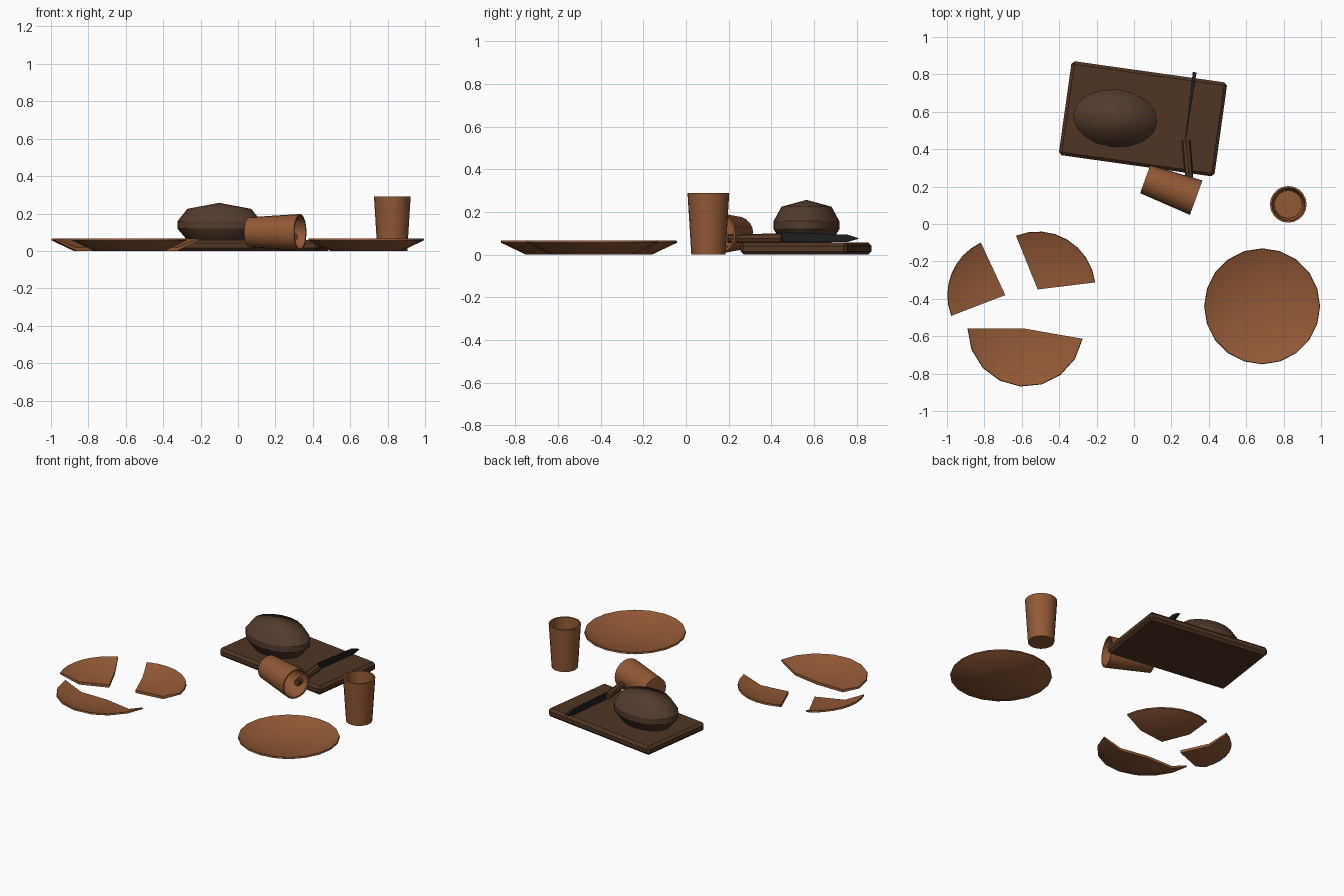
import bpy, bmesh
from math import sin, cos, radians, pi
from mathutils import Matrix

if "Cube" in bpy.data.objects:
    bpy.data.objects.remove(bpy.data.objects["Cube"], do_unlink=True)


def material(name, colour):
    m = bpy.data.materials.new(name)
    m.use_nodes = True
    m.diffuse_color = (*colour, 1)
    m.node_tree.nodes["Principled BSDF"].inputs["Base Color"].default_value = (*colour, 1)
    return m


clay = material("fired clay", (0.29, 0.1, 0.036))
wood = material("dark wood", (0.08, 0.036, 0.017))
crust = material("bread crust", (0.088, 0.044, 0.026))
grip = material("handle wood", (0.1, 0.042, 0.019))
iron = material("black iron", (0.013, 0.013, 0.014))


def finish(bm, name, mat, matrix, smooth=30):
    bmesh.ops.remove_doubles(bm, verts=bm.verts, dist=0.0001)
    bmesh.ops.recalc_face_normals(bm, faces=bm.faces)
    mesh = bpy.data.meshes.new(name)
    bm.to_mesh(mesh)
    bm.free()
    ob = bpy.data.objects.new(name, mesh)
    bpy.context.collection.objects.link(ob)
    mesh.materials.append(mat)
    ob.matrix_world = matrix
    bpy.ops.object.select_all(action='DESELECT')
    ob.select_set(True)
    bpy.context.view_layer.objects.active = ob
    if smooth:
        bpy.ops.object.shade_smooth_by_angle(angle=radians(smooth))
    return ob


def lathe(name, profile, mat, matrix, sides, start=0, end=360, smooth=30):
    """Turn a profile that starts and ends on the axis; cap a partial turn."""
    bm = bmesh.new()
    rows = []
    for i in range(sides + 1):
        a = radians(start + (end - start) * i / sides)
        rows.append([bm.verts.new((r * cos(a), r * sin(a), z)) for r, z in profile])
    for a, b in zip(rows, rows[1:]):
        for k in range(len(profile) - 1):
            bm.faces.new((a[k], b[k], b[k + 1], a[k + 1]))
    if end - start < 360:
        bm.faces.new(rows[0])
        bm.faces.new(rows[-1])
    return finish(bm, name, mat, matrix, smooth)


def place(x, y, z=0, turn=0):
    return Matrix.Translation((x, y, z)) @ Matrix.Rotation(radians(turn), 4, 'Z')


# Whole plate and the three shards of a broken one
plate = [(0, 0), (0.19, 0), (0.31, 0.057), (0.307, 0.067), (0.19, 0.018), (0, 0.018)]
lathe("plate", plate, clay, place(0.685, -0.44), 20)
for name, x, y, start, end in (("front_shard", -0.58, -0.56, 180, 350),
                               ("back_shard", -0.515, -0.35, 7, 112),
                               ("side_shard", -0.688, -0.38, 115, 201)):
    lathe(name, plate, clay, place(x, y), 8, start, end)

# Standing cup and the one lying on its side
cup = [(0, 0), (0.08, 0), (0.098, 0.29), (0.088, 0.29), (0.074, 0.015), (0, 0.015)]
lathe("standing_cup", cup, clay, place(0.825, 0.105), 20)
lathe("fallen_cup", cup, clay,
      place(0.06, 0.24, 0.1, -20) @ Matrix.Rotation(pi / 2, 4, 'Y'), 20)

# Cutting board with chamfered edges
bm = bmesh.new()
bmesh.ops.create_cube(bm, size=1, matrix=Matrix.Diagonal((0.84, 0.507, 0.058, 1)))
bmesh.ops.bevel(bm, geom=bm.edges[:], offset=0.016, segments=1, affect='EDGES')
finish(bm, "cutting_board", wood, place(0.048, 0.5625, 0.029, -8), smooth=0)

# Oval loaf
loaf = [(0, 0.057), (0.76, 0.057), (1, 0.12), (1, 0.157), (0.76, 0.225), (0, 0.257)]
lathe("loaf", loaf, crust, place(-0.1, 0.565, 0, -6) @ Matrix.Diagonal((0.226, 0.155, 1, 1)), 16)

# Knife handle, reaching into the fallen cup
bm = bmesh.new()
bmesh.ops.create_cone(bm, cap_ends=True, segments=8, radius1=0.021, radius2=0.023, depth=0.25)
finish(bm, "knife_handle", grip,
       place(0.289, 0.32, 0.076, 5) @ Matrix.Rotation(-pi / 2, 4, 'X'))

# Upright blade, widening toward a pointed tip
outline = [(0, 0.06), (0.31, 0.06), (0.365, 0.076), (0.31, 0.094), (0, 0.105)]
bm = bmesh.new()
sheets = [[bm.verts.new((side * (0.002 + 0.022 * y), y, z)) for y, z in outline]
          for side in (-1, 1)]
for sheet in sheets:
    bm.faces.new(sheet)
for i in range(len(outline)):
    j = (i + 1) % len(outline)
    bm.faces.new((sheets[0][i], sheets[0][j], sheets[1][j], sheets[1][i]))
finish(bm, "knife_blade", iron, place(0.275, 0.45, 0, -7.8), smooth=0)
